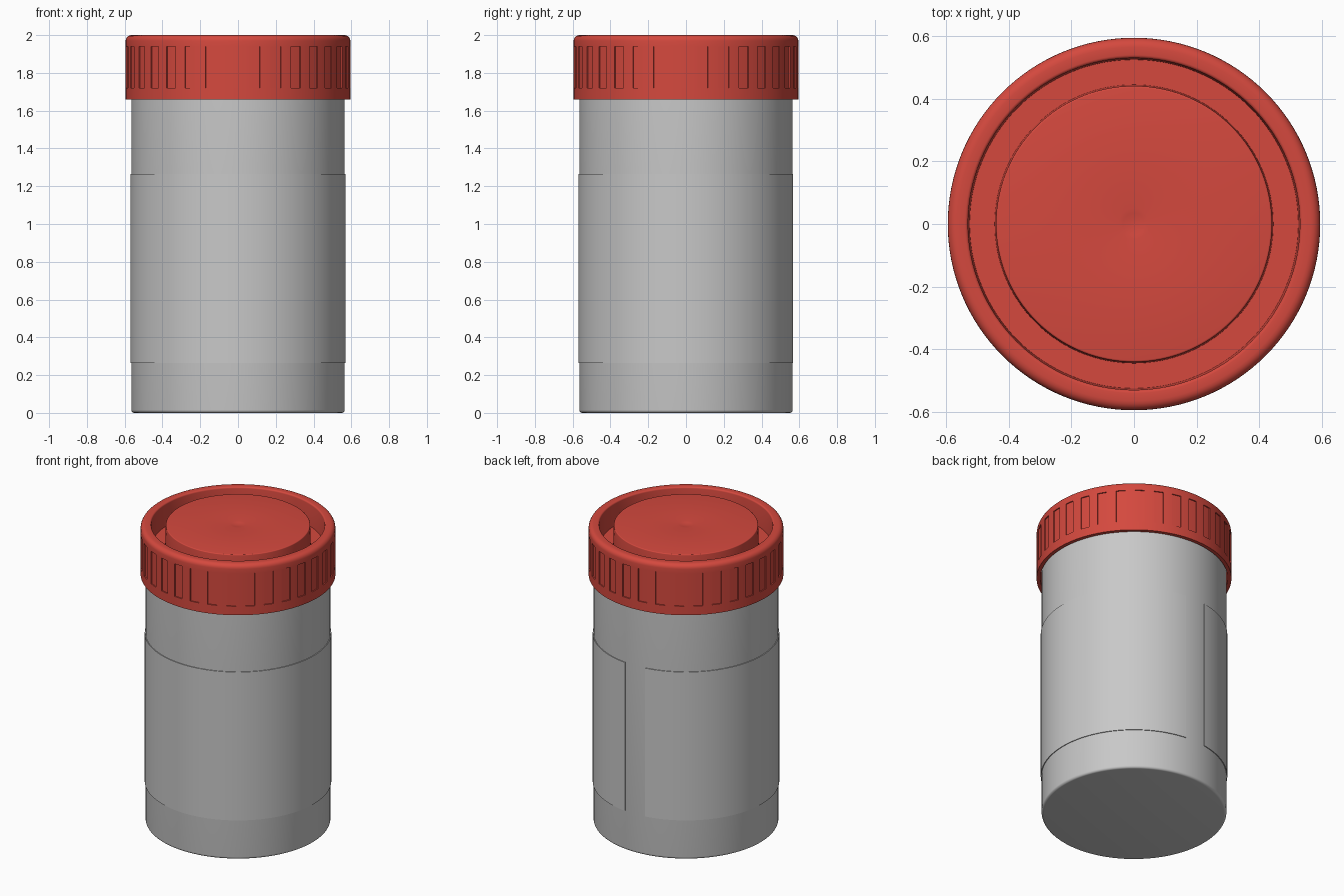
import bpy, bmesh
from math import sin, cos, pi, radians

cube = bpy.data.objects.get("Cube")
if cube:
    bpy.data.objects.remove(cube)

SEGMENTS = 128


def material(name, rgb):
    mat = bpy.data.materials.new(name)
    mat.use_nodes = True
    mat.diffuse_color = (*rgb, 1)
    bsdf = next(n for n in mat.node_tree.nodes if n.type == "BSDF_PRINCIPLED")
    bsdf.inputs["Base Color"].default_value = (*rgb, 1)
    return mat


def arc(cx, cz, radius, start, end, steps=5):
    """Points of a rounded corner in the (radius, height) plane."""
    angles = [radians(start + (end - start) * i / steps) for i in range(steps + 1)]
    return [(cx + radius * cos(a), cz + radius * sin(a)) for a in angles]


def lathe(bm, profile, start=0.0, end=2 * pi, closed_profile=False):
    """Turn a profile about the z axis; a partial turn is capped at its ends."""
    full = end - start > 2 * pi - 0.001
    count = SEGMENTS if full else SEGMENTS + 1
    rings = []
    for i in range(count):
        a = start + (end - start) * i / SEGMENTS
        rings.append([bm.verts.new((r * cos(a), r * sin(a), z)) for r, z in profile])
    points = len(profile)
    for i in range(SEGMENTS):
        here, there = rings[i], rings[(i + 1) % count]
        for j in range(points if closed_profile else points - 1):
            k = (j + 1) % points
            bm.faces.new((here[j], there[j], there[k], here[k]))
    if not full:
        bm.faces.new(rings[0])
        bm.faces.new(rings[-1])
    bmesh.ops.remove_doubles(bm, verts=bm.verts, dist=0.00005)
    bmesh.ops.recalc_face_normals(bm, faces=bm.faces)


def finish(bm, name, mat):
    mesh = bpy.data.meshes.new(name)
    bm.to_mesh(mesh)
    bm.free()
    obj = bpy.data.objects.new(name, mesh)
    bpy.context.collection.objects.link(obj)
    mesh.materials.append(mat)
    bpy.ops.object.select_all(action="DESELECT")
    obj.select_set(True)
    bpy.context.view_layer.objects.active = obj
    bpy.ops.object.shade_smooth_by_angle(angle=radians(30))
    return obj


red = material("lid red", (0.66, 0.066, 0.048))
grey = material("container grey", (0.58, 0.58, 0.58))

# Container body with a softly rounded base
bm = bmesh.new()
lathe(bm, [(0, 0)] + arc(0.549, 0.016, 0.016, -90, 0) + [(0.565, 1.8), (0, 1.8)])
finish(bm, "container_body", grey)

# Thin label wrapped round the body, leaving a narrow gap at the back
bm = bmesh.new()
lathe(bm, [(0.562, 0.265), (0.57, 0.265), (0.57, 1.265), (0.562, 1.265)],
      radians(99), radians(444), closed_profile=True)
finish(bm, "wrapped_label", grey)

# Lid: skirt, rounded rim, ring groove and raised centre with a small dimple
GRIP_LOW, GRIP_HIGH = 1.72, 1.94
profile = [(0.572, 1.81), (0.572, 1.66), (0.595, 1.66), (0.595, GRIP_LOW), (0.595, GRIP_HIGH)]
profile += arc(0.565, 1.97, 0.03, 0, 90)
profile += arc(0.54, 1.99, 0.01, 90, 180, 4)
profile += [(0.525, 1.85), (0.445, 1.85)]
profile += arc(0.435, 1.99, 0.006, 0, 90, 4)
profile += [(0.05, 1.996), (0.035, 1.994), (0.015, 1.991), (0, 1.991)]
profile += [(0, 1.81), (0.572, 1.81)]
bm = bmesh.new()
lathe(bm, profile)

# Grip: press alternate panels of the skirt inward
step = 2 * pi / SEGMENTS
from math import atan2
panels = []
for face in bm.faces:
    c = face.calc_center_median()
    on_skirt = GRIP_LOW < c.z < GRIP_HIGH and c.xy.length > 0.58
    if on_skirt and int((atan2(c.y, c.x) % (2 * pi)) / step) // 2 % 2:
        panels.append(face)
pressed = bmesh.ops.extrude_face_region(bm, geom=panels)["geom"]
for v in pressed:
    if isinstance(v, bmesh.types.BMVert):
        v.co.x *= 0.988
        v.co.y *= 0.988
# Remove any panel faces left behind by the extrusion
bmesh.ops.delete(bm, geom=[f for f in panels if f.is_valid], context="FACES")
bmesh.ops.recalc_face_normals(bm, faces=bm.faces)
finish(bm, "screw_lid", red)
